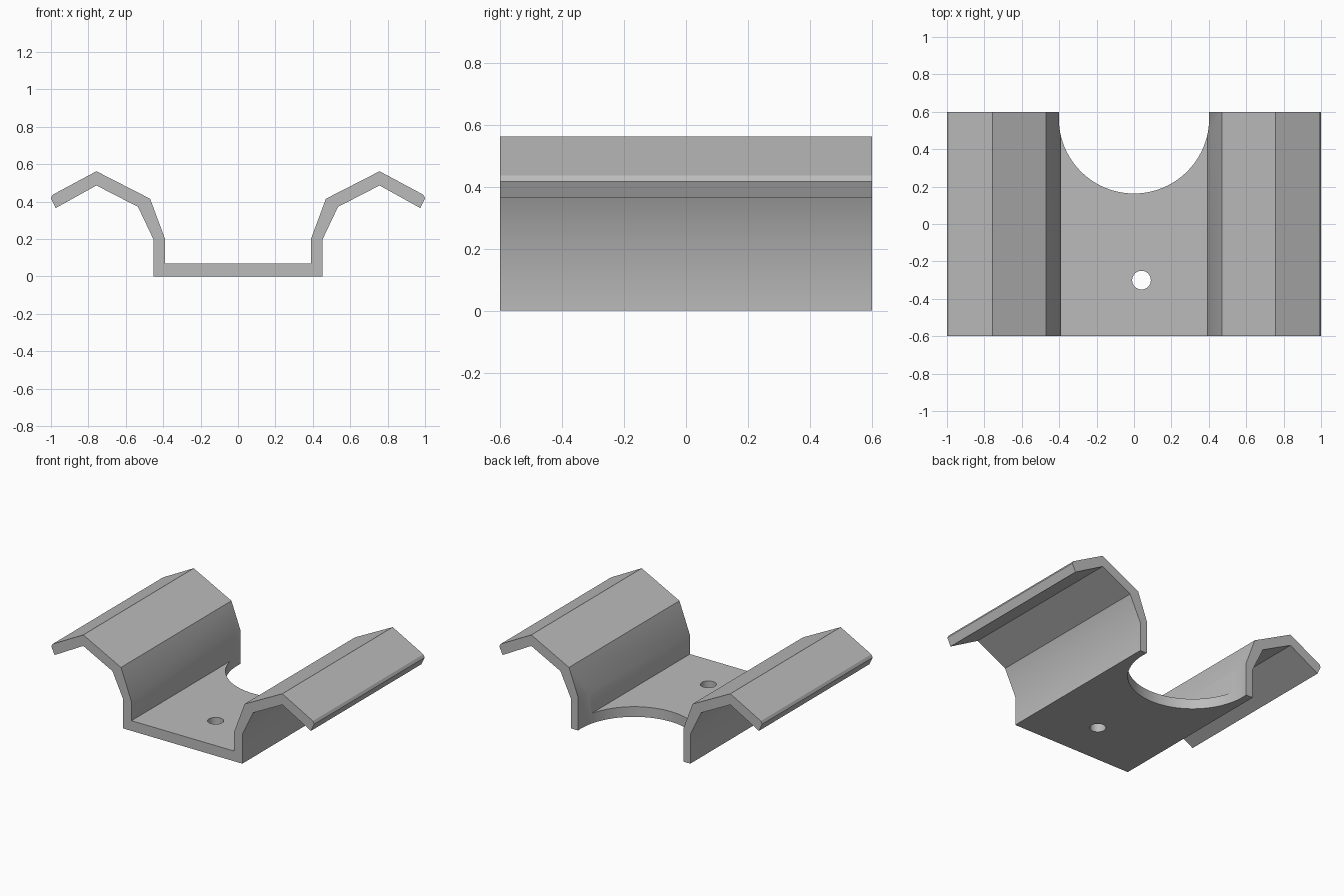
import bpy
import bmesh

cube = bpy.data.objects.get("Cube")
if cube:
    bpy.data.objects.remove(cube, do_unlink=True)

DEPTH = 1.2

# Material
grey = bpy.data.materials.new("plain grey")
grey.use_nodes = True
colour = (0.5, 0.5, 0.5, 1)
grey.diffuse_color = colour
grey.node_tree.nodes["Principled BSDF"].inputs["Base Color"].default_value = colour


def add_object(name, bm):
    bmesh.ops.recalc_face_normals(bm, faces=bm.faces)
    mesh = bpy.data.meshes.new(name)
    bm.to_mesh(mesh)
    bm.free()
    obj = bpy.data.objects.new(name, mesh)
    bpy.context.collection.objects.link(obj)
    mesh.materials.append(grey)
    return obj


def cut_hole(target, x, y, radius, sides):
    """Cut an upright round hole through the target."""
    bpy.ops.mesh.primitive_cylinder_add(vertices=sides, radius=radius, depth=2, location=(x, y, 0))
    cutter = bpy.context.object
    cutter.data.materials.append(grey)
    mod = target.modifiers.new("hole", "BOOLEAN")
    mod.operation = "DIFFERENCE"
    mod.solver = "EXACT"
    mod.object = cutter
    bpy.ops.object.select_all(action="DESELECT")
    bpy.context.view_layer.objects.active = target
    target.select_set(True)
    bpy.ops.object.modifier_apply(modifier=mod.name)
    bpy.data.objects.remove(cutter, do_unlink=True)


# Folded channel: underside outwards, round the lip, back along the top
half = [(0.453, 0), (0.453, 0.2), (0.535, 0.372), (0.757, 0.486), (0.975, 0.365),
        (1.0, 0.418), (0.99, 0.437), (0.757, 0.562), (0.47, 0.415), (0.39, 0.2), (0.39, 0.07)]
profile = half + [(-x, z) for x, z in reversed(half)]

bm = bmesh.new()
face = bm.faces.new([bm.verts.new((x, -DEPTH / 2, z)) for x, z in profile])
swept = bmesh.ops.extrude_face_region(bm, geom=[face], use_keep_orig=True)["geom"]
bmesh.ops.translate(bm, vec=(0, DEPTH, 0), verts=[v for v in swept if isinstance(v, bmesh.types.BMVert)])
bracket = add_object("channel_bracket", bm)

# Large rear cutout and small bolt hole
cut_hole(bracket, 0, 0.565, 0.402, 96)
cut_hole(bracket, 0.04, -0.3, 0.05, 32)

# Soft lower wall bend, crisp elsewhere
bpy.ops.object.shade_smooth_by_angle(angle=0.52)
